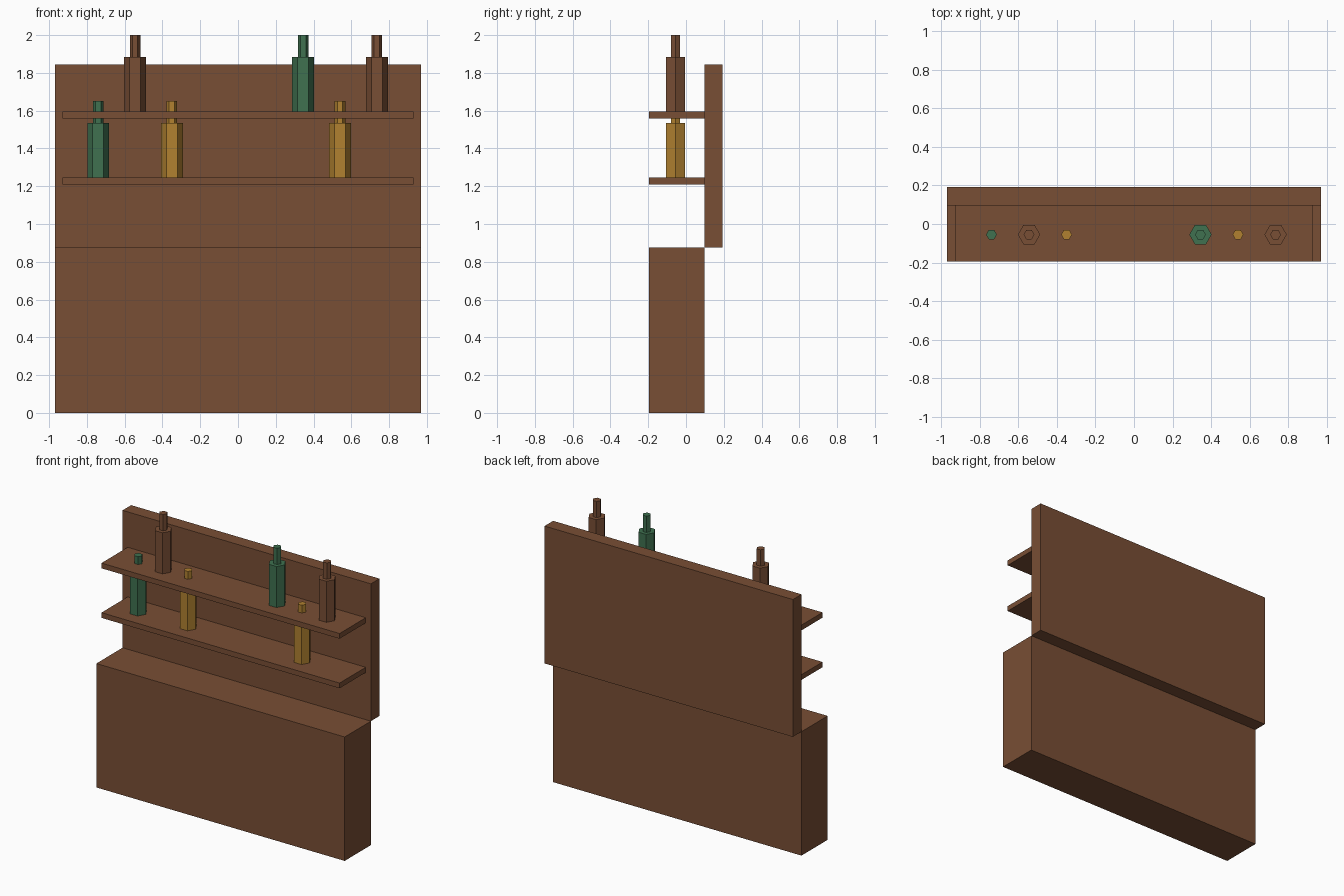
import bpy
import bmesh
from mathutils import Matrix, Vector

if "Cube" in bpy.data.objects:
    bpy.data.objects.remove(bpy.data.objects["Cube"], do_unlink=True)


def make_material(name, rgb):
    mat = bpy.data.materials.new(name)
    mat.use_nodes = True
    color = (*rgb, 1.0)
    mat.diffuse_color = color
    mat.node_tree.nodes["Principled BSDF"].inputs["Base Color"].default_value = color
    return mat


wood = make_material("brown wood", (0.19, 0.077, 0.035))
green = make_material("green glass", (0.05, 0.165, 0.08))
amber = make_material("amber glass", (0.44, 0.22, 0.03))


def finish(bm, name, mat):
    mesh = bpy.data.meshes.new(name)
    bm.to_mesh(mesh)
    bm.free()
    mesh.materials.append(mat)
    obj = bpy.data.objects.new(name, mesh)
    bpy.context.collection.objects.link(obj)
    return obj


def box(name, low, high, mat):
    low, high = Vector(low), Vector(high)
    bm = bmesh.new()
    bmesh.ops.create_cube(bm, size=1)
    bmesh.ops.scale(bm, vec=high - low, verts=bm.verts)
    bmesh.ops.translate(bm, vec=(low + high) / 2, verts=bm.verts)
    return finish(bm, name, mat)


def bottle(name, x, base, mat):
    # Six-sided body with a thinner six-sided neck, corners pointing along x
    bm = bmesh.new()
    for radius, bottom, top in ((0.058, 0, 0.29), (0.028, 0.29, 0.405)):
        ring = bmesh.ops.create_cone(
            bm, cap_ends=True, segments=6, radius1=radius, radius2=radius,
            depth=top - bottom, matrix=Matrix.Translation((0, 0, (bottom + top) / 2)))
        # Turn each prism so a corner lies on the x axis
        corner = max(ring["verts"], key=lambda v: v.co.x)
        if abs(corner.co.y) > 0.001:
            bmesh.ops.rotate(bm, matrix=Matrix.Rotation(0.5235988, 3, "Z"),
                             verts=ring["verts"])
    obj = finish(bm, name, mat)
    obj.location = (x, -0.055, base)
    return obj


# Cabinet and back panel
front, middle, back = -0.195, 0.097, 0.193
box("counter", (-0.97, front, 0), (0.97, middle, 0.875), wood)
box("back_panel", (-0.97, middle, 0.875), (0.97, back, 1.845), wood)

# Shelves with their bottles
levels = {
    "lower": (1.245, ((-0.74, green), (-0.35, amber), (0.54, amber))),
    "upper": (1.595, ((-0.545, wood), (0.345, green), (0.735, wood))),
}
for level, (top, bottles) in levels.items():
    box(level + "_shelf", (-0.93, front, top - 0.037), (0.93, middle, top), wood)
    for i, (x, mat) in enumerate(bottles):
        bottle(f"{level}_bottle_{i + 1}", x, top, mat)
